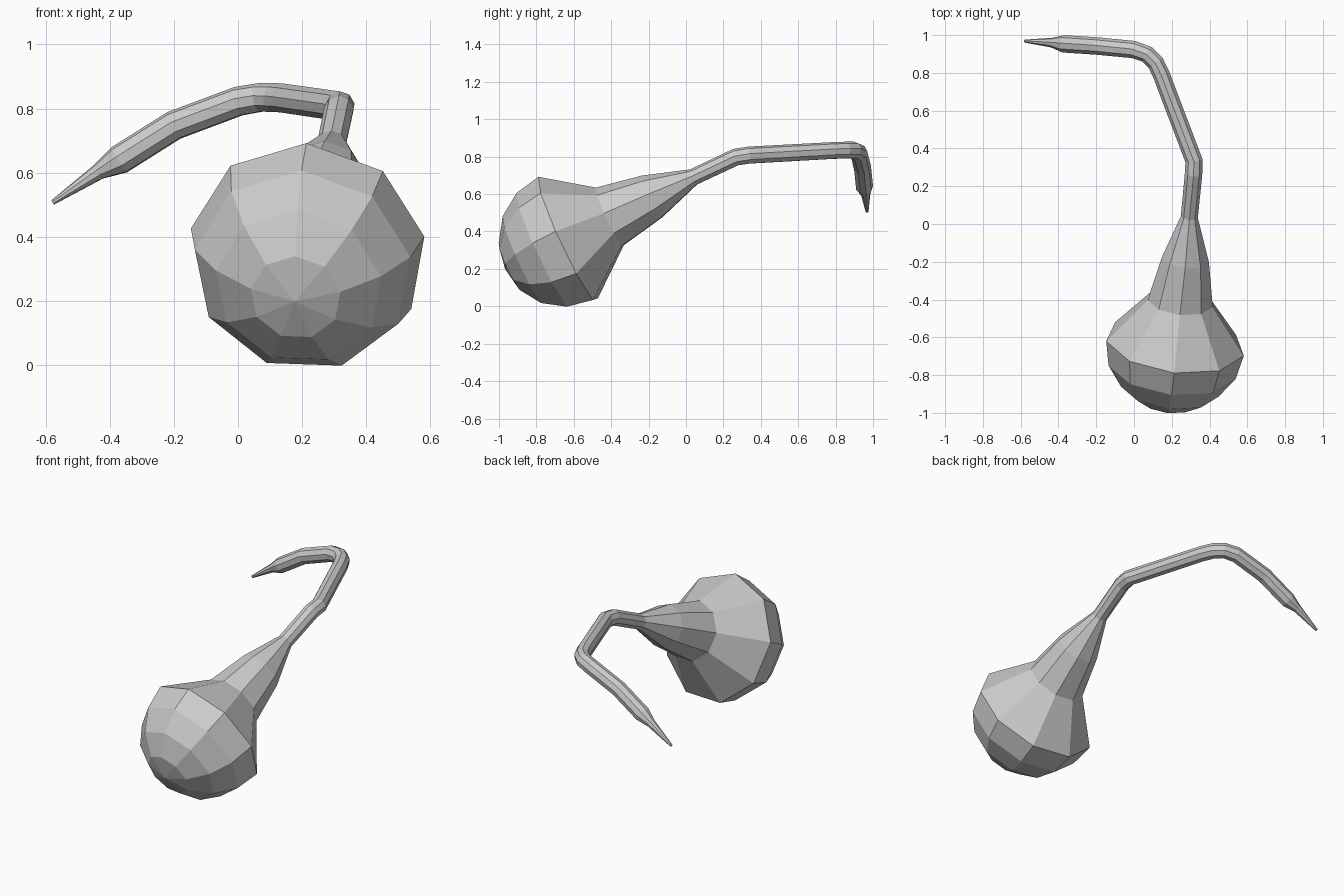
import bpy, bmesh, math
from mathutils import Vector

if "Cube" in bpy.data.objects:
    bpy.data.objects.remove(bpy.data.objects["Cube"])

SIDES = 9


def build_loft(name, stations, start_axis, pole):
    """Skin round 9-sided rings along a path; stations are (centre, radius, tangent or None)."""
    bm = bmesh.new()
    pts = [Vector(s[0]) for s in stations]
    tangent = Vector(start_axis).normalized()
    # reference direction: one vertex of each ring points (almost) straight up
    up = Vector((0.035, 0, 1))
    up = (up - tangent * up.dot(tangent)).normalized()
    rings = []
    for i, (c, r, t) in enumerate(stations):
        if t is not None:
            new = Vector(t).normalized()
        elif i == len(pts) - 1:
            new = (pts[i] - pts[i - 1]).normalized()
        else:
            new = ((pts[i] - pts[i - 1]).normalized() + (pts[i + 1] - pts[i]).normalized()).normalized()
        up = tangent.rotation_difference(new) @ up
        tangent = new
        side = tangent.cross(up)
        rings.append([bm.verts.new(pts[i] + r * (up * math.cos(a) + side * math.sin(a)))
                      for a in (2 * math.pi * k / SIDES for k in range(SIDES))])
    for a, b in zip(rings, rings[1:]):
        for k in range(SIDES):
            n = (k + 1) % SIDES
            bm.faces.new((a[k], a[n], b[n], b[k]))
    # rounded end pole and flat tip
    p = bm.verts.new(pole)
    for k in range(SIDES):
        bm.faces.new((p, rings[0][(k + 1) % SIDES], rings[0][k]))
    bm.faces.new(rings[-1])
    bmesh.ops.recalc_face_normals(bm, faces=bm.faces)
    me = bpy.data.meshes.new(name)
    bm.to_mesh(me)
    bm.free()
    ob = bpy.data.objects.new(name, me)
    bpy.context.collection.objects.link(ob)
    return ob


# hemispherical bottom of the bulb
axis = Vector((0.11, 0.90, 0.42)).normalized()
centre = Vector((0.218, -0.632, 0.355))
R = 0.372
stations = []
for deg in (67.5, 45, 22.5, 0):
    a = math.radians(deg)
    stations.append((centre - axis * R * math.sin(a), R * math.cos(a), axis))

# tapering neck
stations += [
    ((0.245, -0.408, 0.475), 0.176, axis),
    ((0.272, -0.182, 0.583), 0.128, axis),
    ((0.293, 0.040, 0.690), 0.046, axis),
]

# bent stem and pointed tip
stem = [
    ((0.315, 0.265, 0.796), 0.047),
    ((0.318, 0.335, 0.807), 0.047),
    ((0.145, 0.790, 0.832), 0.046),
    ((0.115, 0.853, 0.834), 0.046),
    ((0.070, 0.898, 0.834), 0.046),
    ((0.000, 0.923, 0.822), 0.047),
    ((-0.200, 0.942, 0.747), 0.047),
    ((-0.370, 0.953, 0.640), 0.047),
    ((-0.435, 0.960, 0.603), 0.026),
    ((-0.578, 0.968, 0.507), 0.008),
]
stations += [(c, r, None) for c, r in stem]

build_loft("gourd_bulb_and_stem", stations, axis, centre - axis * R)
